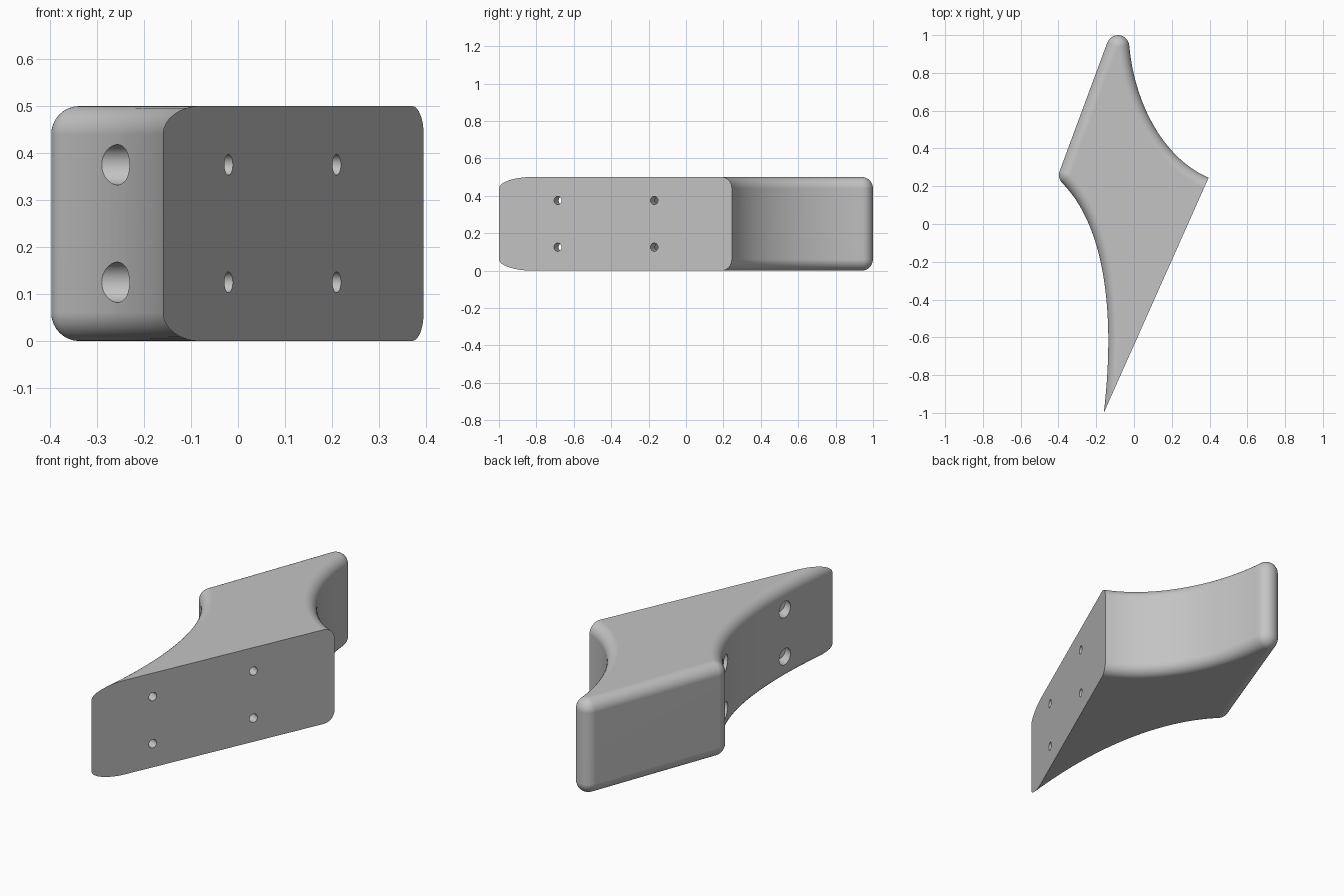
import bpy, bmesh, math
from mathutils import Vector, Matrix

HEIGHT = 0.5
R = 0.06            # rounded edge radius
RING_STEPS = 8

cube = bpy.data.objects.get("Cube")
if cube:
    bpy.data.objects.remove(cube, do_unlink=True)

grey = bpy.data.materials.new("plain_grey")
grey.use_nodes = True
grey.diffuse_color = (0.55, 0.55, 0.55, 1)
bsdf = next(n for n in grey.node_tree.nodes if n.type == 'BSDF_PRINCIPLED')
bsdf.inputs["Base Color"].default_value = (0.55, 0.55, 0.55, 1)
bsdf.inputs["Roughness"].default_value = 0.6


def bezier(pts, n=28):
    """Points and outward normals along a cubic, walked counter-clockwise."""
    a, b, c, d = (Vector(p) for p in pts)
    out = []
    for i in range(n + 1):
        t = i / n
        s = 1 - t
        p = a*s**3 + 3*b*s*s*t + 3*c*s*t*t + d*t**3
        v = ((b - a)*s*s + 2*(c - b)*s*t + (d - c)*t*t).normalized()
        out.append((p - Vector((v.y, -v.x)) * R, Vector((v.y, -v.x))))
    return out


def extend(sample, dist):
    """Carry an end of a curve straight on along its tangent."""
    p, n = sample
    return (p + Vector((-n.y, n.x)) * dist, n)


def fan(corner, n0, n1, steps=10):
    """Normals sweeping round a convex corner."""
    a0 = math.atan2(n0.y, n0.x)
    sweep = (math.atan2(n1.y, n1.x) - a0) % math.tau
    return [(corner, Vector((math.cos(a0 + sweep*i/steps), math.sin(a0 + sweep*i/steps))))
            for i in range(steps + 1)]


# Plan outline: two hollow curves joined by a straight back with round corners
tip, heel = Vector((-0.16, -1.0)), Vector((0.395, 0.245))
right_curve = bezier([heel, (0.15, 0.35), (0, 0.65), (-0.025, 0.945)])
left_curve = bezier([(-0.38, 0.217), (-0.145, -0.02), (-0.10, -0.5), tip])
top_core, top_n = right_curve[-1]
side_core, side_n = left_curve[0]
run = (side_core - top_core).normalized()
back_n = Vector((run.y, -run.x))
outline = ([extend(right_curve[0], -0.2)] + right_curve[:-1]
           + fan(top_core, top_n, back_n) + fan(side_core, back_n, side_n)
           + left_curve[1:] + [extend(left_curve[-1], 0.3)])

# Stack offset rings to form the body with rolled top and bottom edges
bm = bmesh.new()
levels = []
for i in range(RING_STEPS + 1):
    a = math.pi / 2 * (1 - i / RING_STEPS)
    levels.append((R * math.cos(a), R - R * math.sin(a)))
levels += [(o, HEIGHT - z) for o, z in reversed(levels)]
rings = [[bm.verts.new((*(p + n * o), z)) for p, n in outline] for o, z in levels]
count = len(outline)
for low, high in zip(rings, rings[1:]):
    for i in range(count):
        j = (i + 1) % count
        bm.faces.new((low[i], low[j], high[j], high[i]))
bm.faces.new(rings[0][::-1])
bm.faces.new(rings[-1])
bmesh.ops.remove_doubles(bm, verts=bm.verts[:], dist=0.0003)

# Slice off the flat mounting face
along = (heel - tip).normalized()
face_n = Vector((along.y, -along.x, 0))
bmesh.ops.bisect_plane(bm, geom=bm.verts[:] + bm.edges[:] + bm.faces[:],
                       plane_co=(*tip, 0), plane_no=face_n, clear_outer=True)
bmesh.ops.holes_fill(bm, edges=[e for e in bm.edges if e.is_boundary], sides=0)
bmesh.ops.recalc_face_normals(bm, faces=bm.faces[:])
mesh = bpy.data.meshes.new("bracket_body")
bm.to_mesh(mesh)
bm.free()
body = bpy.data.objects.new("bracket_body", mesh)
bpy.context.collection.objects.link(body)
mesh.materials.append(grey)


def drill(name, radius, start, end):
    """Cut four cylinders, measured inward from the mounting face."""
    cut = bmesh.new()
    turn = face_n.to_track_quat('Z', 'Y').to_matrix().to_4x4()
    for x in (-0.02, 0.21):
        y = tip.y + (x - tip.x) * along.y / along.x
        for z in (0.125, 0.375):
            mid = Vector((x, y, z)) - face_n * (start + end) / 2
            bmesh.ops.create_cone(cut, cap_ends=True, segments=32, radius1=radius,
                                  radius2=radius, depth=end - start,
                                  matrix=Matrix.Translation(mid) @ turn)
    data = bpy.data.meshes.new(name)
    cut.to_mesh(data)
    cut.free()
    data.materials.append(grey)
    cutter = bpy.data.objects.new(name, data)
    cutter.hide_render = True
    bpy.context.collection.objects.link(cutter)
    mod = body.modifiers.new(name, 'BOOLEAN')
    mod.operation = 'DIFFERENCE'
    mod.solver = 'EXACT'
    mod.object = cutter
    bpy.ops.object.modifier_apply(modifier=name)
    bpy.data.objects.remove(cutter, do_unlink=True)


# Screw holes with wider counterbores behind
bpy.ops.object.select_all(action='DESELECT')
body.select_set(True)
bpy.context.view_layer.objects.active = body
drill("screw_holes", 0.022, -0.1, 0.62)
drill("counterbores", 0.043, 0.06, 0.62)

bpy.ops.object.shade_smooth_by_angle(angle=math.radians(30))
weighted = body.modifiers.new("even_shading", 'WEIGHTED_NORMAL')
weighted.keep_sharp = True
